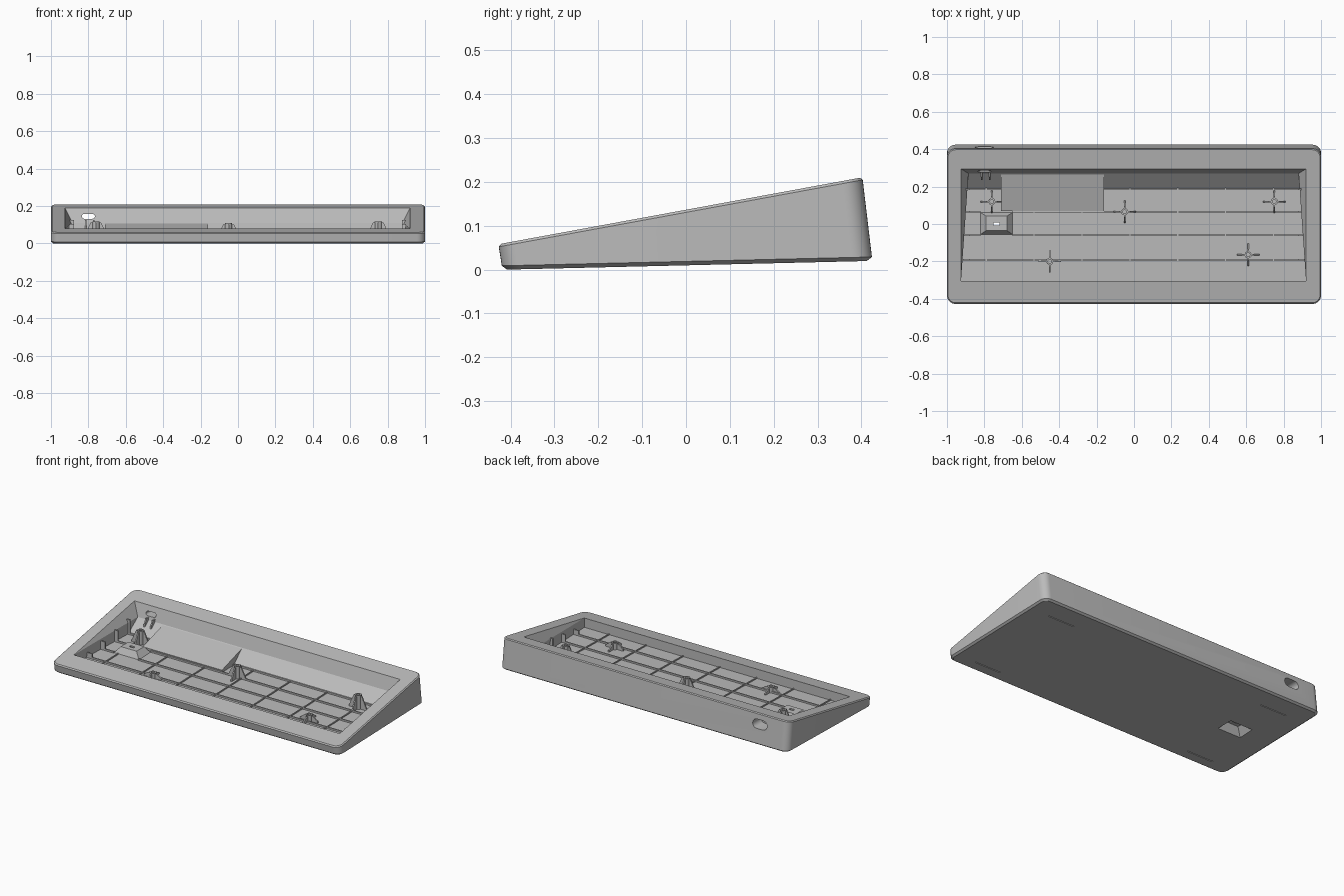
import bpy, bmesh, math
from mathutils import Vector

if "Cube" in bpy.data.objects:
    bpy.data.objects.remove(bpy.data.objects["Cube"])

grey = bpy.data.materials.new("grey_plastic")
grey.diffuse_color = (0.5, 0.5, 0.5, 1)
grey.use_nodes = True
grey.node_tree.nodes["Principled BSDF"].inputs["Base Color"].default_value = grey.diffuse_color


def top_z(y):      # sloping rim plane
    return 0.058 + 0.1838 * (y + 0.427)


def base_z(y):     # underside plane
    return 0.0238 * (y + 0.41)


def floor_z(y):    # inside floor plane
    return 0.022 + 0.0238 * (y + 0.305)


def make(name, rings=None, bm=None):
    """Closed solid lofted through rings of points (or a ready bmesh)."""
    if bm is None:
        bm = bmesh.new()
        vs = [[bm.verts.new(p) for p in r] for r in rings]
        n = len(vs[0])
        for a, b in zip(vs, vs[1:]):
            for i in range(n):
                bm.faces.new((a[i], a[(i + 1) % n], b[(i + 1) % n], b[i]))
        bm.faces.new(vs[0])
        bm.faces.new(vs[-1])
    bmesh.ops.recalc_face_normals(bm, faces=bm.faces)
    me = bpy.data.meshes.new(name)
    bm.to_mesh(me)
    bm.free()
    me.materials.append(grey)
    ob = bpy.data.objects.new(name, me)
    bpy.context.collection.objects.link(ob)
    return ob


def boolean(target, tool, op='DIFFERENCE'):
    m = target.modifiers.new("bool", 'BOOLEAN')
    m.object, m.operation, m.solver = tool, op, 'EXACT'
    bpy.context.view_layer.objects.active = target
    bpy.ops.object.modifier_apply(modifier=m.name)
    bpy.data.objects.remove(tool)


def rounded_ring(hx, y0, y1, r, zf, seg=8):
    pts = []
    for cx, cy, a0 in ((hx - r, y1 - r, 0), (-hx + r, y1 - r, 90),
                       (-hx + r, y0 + r, 180), (hx - r, y0 + r, 270)):
        for i in range(seg + 1):
            a = math.radians(a0 + 90 * i / seg)
            x, y = cx + r * math.cos(a), cy + r * math.sin(a)
            pts.append((x, y, zf(y)))
    return pts


def rect(x0, x1, y0, y1, z):
    return [(x0, y0, z), (x1, y0, z), (x1, y1, z), (x0, y1, z)]


def box(name, x0, x1, y0, y1, z0, z1):
    return make(name, [rect(x0, x1, y0, y1, z0), rect(x0, x1, y0, y1, z1)])


def slot(cx, cz, w, h, y0, y1):
    """Stadium-shaped cutter running along y."""
    prof, r = [], h / 2
    for sx, a0 in ((1, -90), (-1, 90)):
        for i in range(9):
            a = math.radians(a0 + 180 * i / 8)
            prof.append((cx + sx * (w / 2 - r) + r * math.cos(a), cz + r * math.sin(a)))
    return make("slot_cutter", [[(x, y, z) for x, z in prof] for y in (y0, y1)])


# Wedge-shaped outer body with small edge chamfers
case = make("case", [
    rounded_ring(0.988, -0.408, 0.412, 0.035, base_z),
    rounded_ring(1.0, -0.420, 0.424, 0.045, lambda y: base_z(y) + 0.009),
    rounded_ring(1.0, -0.427, 0.403, 0.045, lambda y: top_z(y) - 0.006),
    rounded_ring(0.994, -0.421, 0.397, 0.040, top_z)])

# Inner tray: floor, sloped foot of the back wall, drafted walls
profile = [(-0.305, 0.3, 0), (-0.305, top_z(-0.305), 0), (-0.305, floor_z(-0.305), 0),
           (0.185, floor_z(0.185), 0.033), (0.27, 0.11, 0.04),
           (0.295, top_z(0.295), 0), (0.295, 0.3, 0)]
bm = bmesh.new()
left = [bm.verts.new((-0.925 + d, y, z)) for y, z, d in profile]
right = [bm.verts.new((0.92 - d, y, z)) for y, z, d in profile]
n = len(profile)
for i in range(n):
    j = (i + 1) % n
    bm.faces.new((left[i], left[j], right[j], right[i]))
for s in (left, right):
    for a, b, c in ((1, 2, 3), (1, 3, 4), (1, 4, 5)):
        bm.faces.new((s[a], s[b], s[c]))
    bm.faces.new((s[0], s[1], s[5], s[6]))
boolean(case, make("tray_cutter", bm=bm))

# Raised housing with a tapered recess beneath and a small hole
boolean(case, make("housing", [rect(-0.83, -0.64, -0.062, 0.067, 0.018),
                               rect(-0.79, -0.68, -0.035, 0.042, 0.066)]), 'UNION')
boolean(case, make("recess_cutter", [rect(-0.825, -0.645, -0.06, 0.06, -0.005),
                                     rect(-0.78, -0.69, -0.03, 0.035, 0.056)]))
boolean(case, box("hole_cutter", -0.75, -0.72, -0.008, 0.008, 0.03, 0.1))

# Cable port through the back wall
boolean(case, slot(-0.8, 0.145, 0.10, 0.056, 0.33, 0.5))
boolean(case, slot(-0.8, 0.145, 0.07, 0.026, 0.2, 0.4))

# Shallow foot grooves underneath
for x in (-0.77, 0.77):
    for y in (-0.345, 0.29):
        boolean(case, box("groove_cutter", x - 0.09, x + 0.09, y - 0.005, y + 0.005,
                          -0.01, base_z(y) + 0.004))

bpy.ops.object.select_all(action='DESELECT')
case.select_set(True)
bpy.context.view_layer.objects.active = case
bpy.ops.object.shade_smooth_by_angle(angle=math.radians(25))

# Sloping platform at the back of the tray
side = [(0.07, 0.02), (0.07, 0.046), (0.272, 0.108), (0.30, 0.108), (0.30, 0.02)]
make("platform", [[(x, y, z) for y, z in side] for x in (-0.71, -0.16)])

# Floor ribs, long and short, with taller tabs at the side walls
T = 0.004
rib_rows = (-0.19, -0.06, 0.065, 0.185)
for y in rib_rows:
    z = floor_z(y)
    spans = {0.185: [(-0.90, -0.70), (-0.17, 0.90)], 0.065: [(-0.91, -0.82), (-0.65, 0.90)],
             -0.06: [(-0.91, -0.82), (-0.65, 0.905)], -0.19: [(-0.915, 0.91)]}[y]
    for a, b in spans:
        box("long_rib", a, b, y - T, y + T, z - 0.005, z + 0.010)
    for sx in (-1, 1):
        box("wall_tab", sx * 0.895 - 0.018, sx * 0.895 + 0.018, y - T, y + T,
            z - 0.005, top_z(y) - 0.045)
for i in range(7):
    x = -0.79 + 0.256 * i
    y1 = 0.065 if -0.71 < x < -0.16 else 0.2
    for a, b in ([(-0.31, -0.06), (0.065, 0.2)] if i == 0 else [(-0.31, y1)]):
        make("short_rib", [[(px, y, floor_z(y) + h) for px, y in
                            ((x - 0.003, a), (x + 0.003, a), (x + 0.003, b), (x - 0.003, b))]
                           for h in (-0.005, 0.007)])

# Screw posts: hollow cylinder with four tapered fins
def screw_post(cx, cy):
    z0, z1 = floor_z(cy) - 0.004, top_z(cy) - 0.040
    bm = bmesh.new()
    rings = []
    for r, z in ((0.019, z0), (0.019, z1), (0.010, z1), (0.010, z0 + 0.012)):
        rings.append([bm.verts.new((cx + r * math.cos(k * math.pi / 8),
                                    cy + r * math.sin(k * math.pi / 8), z)) for k in range(16)])
    for a, b in zip(rings, rings[1:]):
        for k in range(16):
            bm.faces.new((a[k], a[(k + 1) % 16], b[(k + 1) % 16], b[k]))
    bm.faces.new(rings[0])
    bm.faces.new(rings[-1])
    make("screw_post", bm=bm)
    for k in range(4):
        d = Vector((math.cos(k * math.pi / 2), math.sin(k * math.pi / 2), 0))
        s = Vector((-d.y, d.x, 0)) * T
        c = Vector((cx, cy, 0))
        fin = [(0.015, z0), (0.060, z0), (0.060, z0 + 0.014), (0.028, z1 - 0.006), (0.015, z1 - 0.006)]
        make("post_fin", [[c + d * r + s * q + Vector((0, 0, z)) for r, z in fin] for q in (-1, 1)])


for p in ((-0.76, 0.12), (-0.05, 0.065), (0.75, 0.12), (-0.45, -0.2), (0.61, -0.165)):
    screw_post(*p)

# Pair of guide rails below the cable port
for x in (-0.815, -0.77):
    rail = [(0.235, 0.03), (0.235, 0.095), (0.25, 0.125), (0.285, 0.125), (0.285, 0.03)]
    make("port_rail", [[(x + q, y, z) for y, z in rail] for q in (-T, T)])
